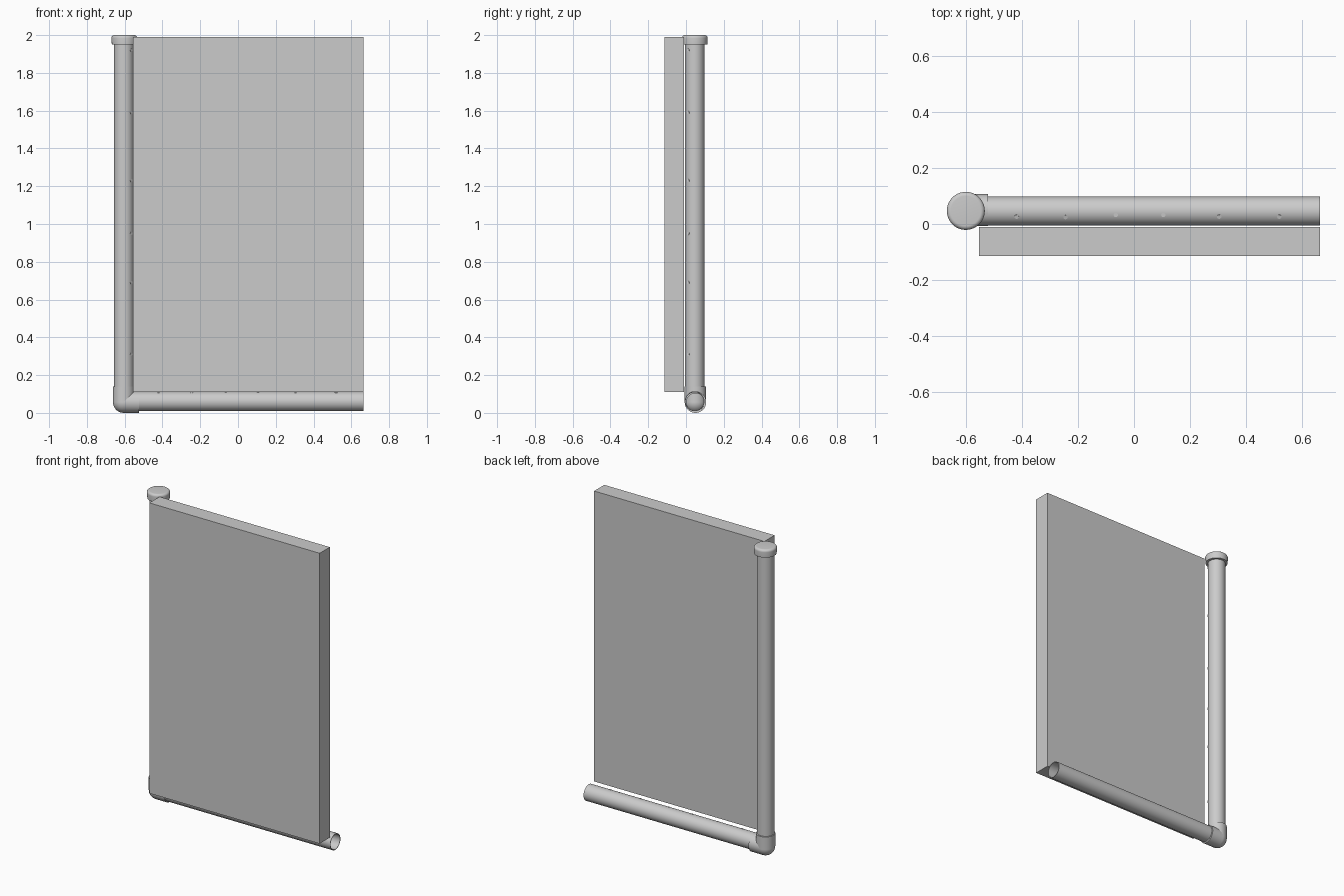
import bpy, bmesh, math
from mathutils import Vector

if "Cube" in bpy.data.objects:
    bpy.data.objects.remove(bpy.data.objects["Cube"])

def material(name, v):
    m = bpy.data.materials.new(name)
    m.diffuse_color = (v, v, v, 1)
    m.use_nodes = True
    m.node_tree.nodes["Principled BSDF"].inputs["Base Color"].default_value = m.diffuse_color
    return m

grey = material("grey", 0.6)
light = material("light grey", 0.75)
PX, PY, PZ, R = -0.604, 0.046, 0.061, 0.052   # pipe axes and radius

def lathe(name, profile, origin, axis, mat, sides=48):
    """Revolve (radius, distance) points about an axis through origin."""
    bm = bmesh.new()
    rings = []
    for r, h in profile:
        if r == 0:
            rings.append([bm.verts.new((0, 0, h))] * sides)
        else:
            rings.append([bm.verts.new((r * math.cos(2 * math.pi * i / sides),
                                        r * math.sin(2 * math.pi * i / sides), h))
                          for i in range(sides)])
    for a, b in zip(rings, rings[1:]):
        for i in range(sides):
            j = (i + 1) % sides
            quad = list(dict.fromkeys((a[i], a[j], b[j], b[i])))
            bm.faces.new(quad)
    bmesh.ops.recalc_face_normals(bm, faces=bm.faces)
    me = bpy.data.meshes.new(name)
    bm.to_mesh(me)
    bm.free()
    me.materials.append(mat)
    ob = bpy.data.objects.new(name, me)
    bpy.context.collection.objects.link(ob)
    ob.location = origin
    ob.rotation_euler = Vector(axis).to_track_quat('Z', 'Y').to_euler()
    bpy.ops.object.select_all(action='DESELECT')
    ob.select_set(True)
    bpy.context.view_layer.objects.active = ob
    bpy.ops.object.shade_smooth_by_angle(angle=math.radians(35))
    return ob

# flat panel in front of the pipes
bpy.ops.mesh.primitive_cube_add(size=1, location=(0.055, -0.062, 1.05))
panel = bpy.context.object
panel.name = "panel"
panel.scale = (1.22, 0.104, 1.88)
panel.data.materials.append(grey)

# upright pipe, and bottom pipe hollow at its open right end
lathe("upright_pipe", [(0, 0), (R, 0), (R, 1.91), (0, 1.91)], (PX, PY, PZ), (0, 0, 1), grey)
lathe("bottom_pipe", [(0, 0), (R, 0), (R, 1.269), (R - 0.004, 1.269), (R - 0.004, 0.02), (0, 0.02)],
      (PX, PY, PZ), (1, 0, 0), grey)

# elbow: two sleeves joined by a round corner
E, ER = (-0.605, 0.05, 0.057), 0.057
lathe("elbow_corner", [(ER * math.sin(math.pi * k / 16) if 0 < k < 16 else 0,
                        -ER * math.cos(math.pi * k / 16)) for k in range(17)], E, (0, 0, 1), grey)
lathe("elbow_upper_sleeve", [(ER, 0), (ER, 0.082), (ER - 0.01, 0.082)], E, (0, 0, 1), grey)
lathe("elbow_side_sleeve", [(ER, 0), (ER, 0.082), (ER - 0.01, 0.082)], E, (1, 0, 0), grey)

# end cap with rounded rim
rim = [(0.053 + 0.015 * math.cos(t * math.pi / 12), 0.035 + 0.015 * math.sin(t * math.pi / 12))
       for t in range(7)]
lathe("end_cap", [(0.045, 0), (0.066, 0)] + rim + [(0, 0.05)], (-0.602, 0.047, 1.95), (0, 0, 1), grey)

# small round outlets along both pipes
def outlet(name, base, normal):
    n = Vector(normal).normalized()
    lathe(name, [(0.008, -0.004), (0.008, 0.001), (0, 0.001)], Vector(base) + n * R, n, light, 12)

for i, z in enumerate((0.31, 0.69, 0.95, 1.23, 1.59, 1.92)):
    outlet(f"upright_outlet_{i}", (PX, PY, z), (0.04, -0.035, 0))
for i, (x, dy) in enumerate(((-0.42, -0.02), (-0.245, -0.022), (-0.065, -0.013),
                             (0.105, -0.013), (0.305, -0.02), (0.52, -0.02))):
    outlet(f"bottom_outlet_{i}", (x, PY, PZ), (0, dy, 0.048))
